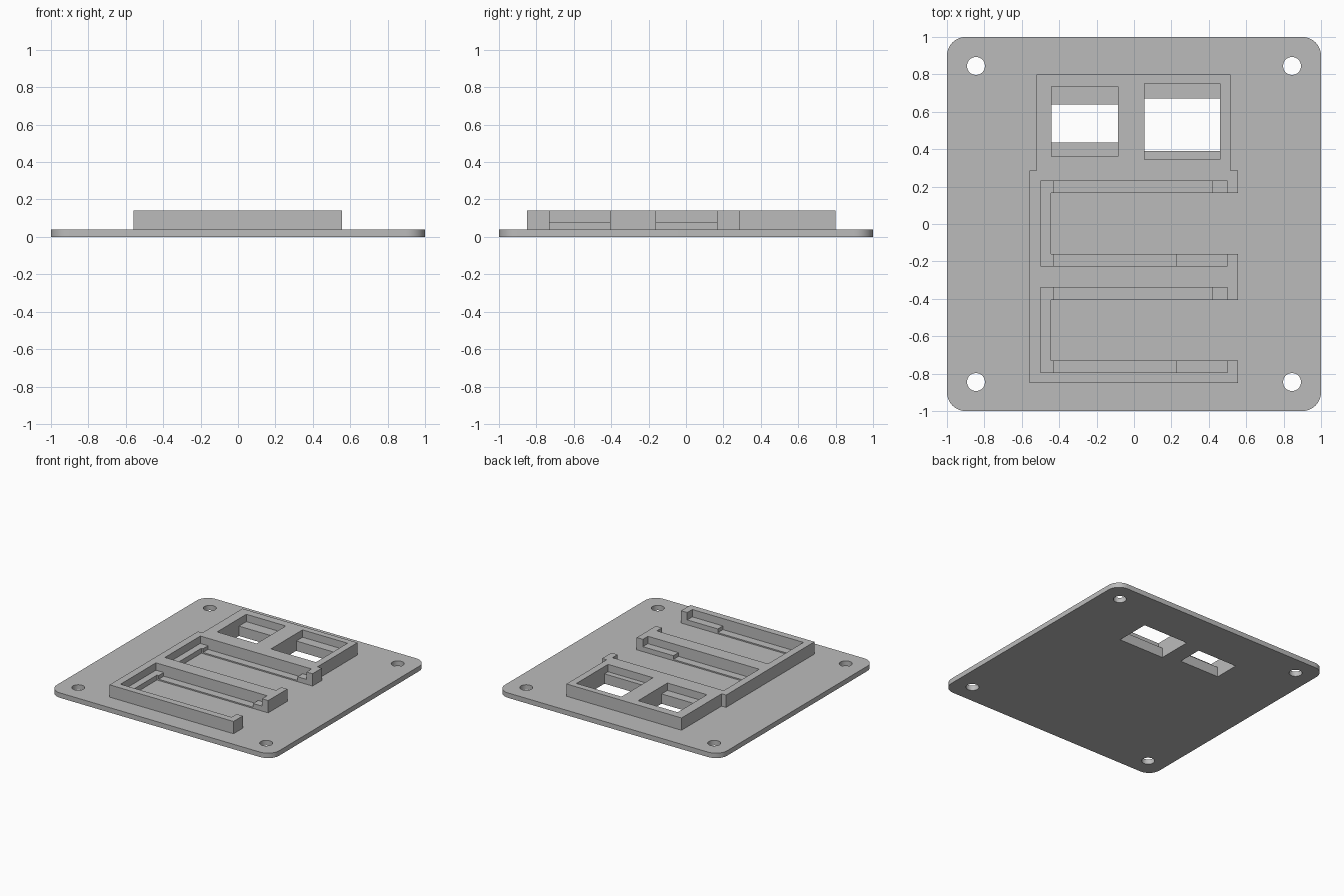
import bpy, bmesh, math
from mathutils import Matrix

if "Cube" in bpy.data.objects:
    bpy.data.objects.remove(bpy.data.objects["Cube"], do_unlink=True)

FLOOR, LEDGE, TOP = 0.04, 0.08, 0.14

grey = bpy.data.materials.new("plain grey")
grey.use_nodes = True
grey.diffuse_color = (0.5, 0.5, 0.5, 1)
grey.node_tree.nodes["Principled BSDF"].inputs["Base Color"].default_value = (0.5, 0.5, 0.5, 1)


def make_object(name, bm):
    mesh = bpy.data.meshes.new(name)
    bm.to_mesh(mesh)
    bm.free()
    mesh.materials.append(grey)
    obj = bpy.data.objects.new(name, mesh)
    bpy.context.collection.objects.link(obj)
    return obj


def box(name, x0, x1, y0, y1, z0, z1):
    bm = bmesh.new()
    mid = Matrix.Translation(((x0 + x1) / 2, (y0 + y1) / 2, (z0 + z1) / 2))
    size = Matrix.Diagonal((x1 - x0, y1 - y0, z1 - z0, 1))
    bmesh.ops.create_cube(bm, size=1, matrix=mid @ size)
    return make_object(name, bm)


def combine(target, tool, operation="DIFFERENCE"):
    """Apply a boolean and discard the tool."""
    mod = target.modifiers.new("boolean", "BOOLEAN")
    mod.operation, mod.object, mod.solver = operation, tool, "EXACT"
    bpy.context.view_layer.objects.active = target
    bpy.ops.object.modifier_apply(modifier=mod.name)
    bpy.data.objects.remove(tool, do_unlink=True)


def cut(target, *bounds):
    combine(target, box("cutter", *bounds))


# Base plate with rounded corners
plate = box("base_plate", -1, 1, -1, 1, 0, FLOOR)
bm = bmesh.new()
bm.from_mesh(plate.data)
uprights = [e for e in bm.edges if abs(e.verts[0].co.z - e.verts[1].co.z) > 0.01]
bmesh.ops.bevel(bm, geom=uprights, offset=0.1, segments=10, profile=0.5, affect="EDGES")
bm.to_mesh(plate.data)
bm.free()

# Corner screw holes
for sx in (-1, 1):
    for sy in (-1, 1):
        bm = bmesh.new()
        bmesh.ops.create_cone(bm, cap_ends=True, segments=40, radius1=0.048, radius2=0.048, depth=0.3,
                              matrix=Matrix.Translation((0.845 * sx, 0.845 * sy, 0)))
        combine(plate, make_object("cutter", bm))

# Raised frame: wide slot section joined to the narrower window section
frame = box("raised_frame", -0.56, 0.555, -0.85, 0.285, FLOOR, TOP)
combine(frame, box("window_section", -0.52, 0.515, 0.2, 0.8, FLOOR, TOP), "UNION")

# Windows: wide pocket on top, narrower opening through the plate
for x0, x1, pocket, opening in ((-0.44, -0.085, (0.36, 0.735), (0.435, 0.64)),
                                (0.055, 0.46, (0.345, 0.75), (0.39, 0.67))):
    cut(frame, x0, x1, *pocket, LEDGE, 0.3)
    for part in (frame, plate):
        cut(part, x0, x1, *opening, -0.1, 0.3)

# Board slots: shallow seat, open-ended channel, clearance along both sides
for y in (0.0025, -0.5675):
    cut(frame, -0.5, 0.5, y - 0.2275, y + 0.2275, LEDGE, 0.3)
    cut(frame, -0.445, 0.7, y - 0.1625, y + 0.1625, 0, 0.3)
    cut(frame, -0.43, 0.42, y, y + 0.2275, 0.05, 0.3)
    cut(frame, -0.43, 0.225, y - 0.2275, y, 0.05, 0.3)

# Smooth only the rounded corners and hole walls
for obj in (plate, frame):
    bpy.ops.object.select_all(action="DESELECT")
    obj.select_set(True)
    bpy.context.view_layer.objects.active = obj
    bpy.ops.object.shade_smooth_by_angle(angle=math.radians(30))
